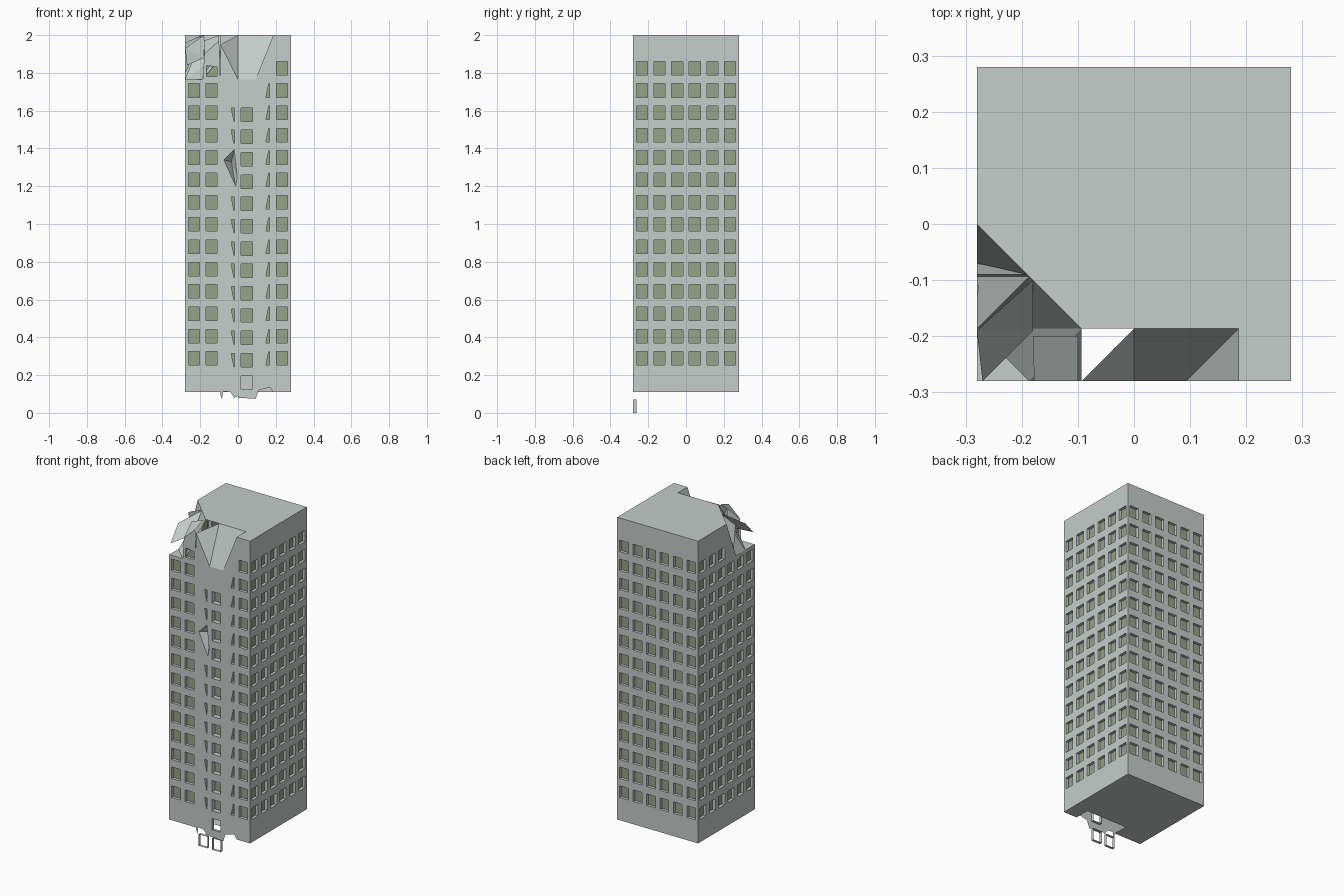
import bpy, bmesh, math
from mathutils import Matrix, Vector

if "Cube" in bpy.data.objects:
    bpy.data.objects.remove(bpy.data.objects["Cube"])

H, G, Z0, Z1 = 0.28, 0.56 / 6, 0.11, 2.0     # half width, window bay, base, roof
PITCH, ROW0, DEPTH = 0.1182, 0.2885, 0.018   # floor height, first row centre, recess
ZT = ROW0 + 12.5 * PITCH                     # top of the undamaged corner


def material(name, color):
    m = bpy.data.materials.new(name)
    m.diffuse_color = color
    m.use_nodes = True
    m.node_tree.nodes["Principled BSDF"].inputs["Base Color"].default_value = m.diffuse_color
    return m


CONCRETE = material("concrete", (0.56, 0.61, 0.59, 1))
GLASS = material("olive_glass", (0.31, 0.36, 0.25, 1))


def face(bm, pts, mat=0):
    f = bm.faces.new([bm.verts.new(p) for p in pts])
    f.material_index = mat


def finish(name, bm):
    bmesh.ops.remove_doubles(bm, verts=bm.verts, dist=0.0002)
    me = bpy.data.meshes.new(name)
    bm.to_mesh(me)
    bm.free()
    me.materials.append(CONCRETE)
    me.materials.append(GLASS)
    ob = bpy.data.objects.new(name, me)
    bpy.context.collection.objects.link(ob)
    return ob


def flat(bm, pts, d=0.0):
    """Polygon in the wall plane, given as (along wall, height)."""
    face(bm, [(u, -H + d, z) for u, z in pts])


def rect(u0, u1, z0, z1):
    return [(u0, z0), (u1, z0), (u1, z1), (u0, z1)]


def reveal(bm, hole, depth=DEPTH):
    for i in range(4):
        a, b = hole[i], hole[(i + 1) % 4]
        face(bm, [(a[0], -H, a[1]), (b[0], -H, b[1]),
                  (b[0], -H + depth, b[1]), (a[0], -H + depth, a[1])])


def frame(bm, outer, hole):
    for i in range(4):
        j = (i + 1) % 4
        flat(bm, [outer[i], outer[j], hole[j], hole[i]])


def window(bm, outer, hole, depth=DEPTH):
    frame(bm, outer, hole)
    reveal(bm, hole, depth)
    face(bm, [(u, -H + depth, z) for u, z in hole], 1)


def bay(c, r):
    u, z = -H + (c + .5) * G, ROW0 + r * PITCH
    return u, z, rect(u - G / 2, u + G / 2, z - PITCH / 2, z + PITCH / 2)


def standard(bm, c, r):
    u, z, outer = bay(c, r)
    window(bm, outer, rect(u - .03, u + .03, z - .036, z + .036))


ZB = ROW0 - PITCH / 2
ZP = ROW0 + 13.5 * PITCH

# Three side walls; the left one loses its upper front corner
for k, name in ((1, "right_wall"), (2, "back_wall"), (3, "left_wall")):
    bm = bmesh.new()
    for c in range(6):
        for r in range(14):
            if not (k == 3 and c > 2 and r == 13):
                standard(bm, c, r)
    flat(bm, rect(-H, H, Z0, ZB))
    flat(bm, rect(-H, 0 if k == 3 else H, ZP, Z1))
    if k == 3:
        flat(bm, [(0, ZT), (G, ZT), (0, Z1)])
    bm.transform(Matrix.Rotation(k * math.pi / 2, 4, 'Z'))
    finish(name, bm)

# Front wall: intact bays, slivered bays and blank damaged bays
bm = bmesh.new()
for r in range(14):
    for c in range(6):
        u, z, outer = bay(c, r)
        if c == 5 or (c < 2 and r < 13):
            standard(bm, c, r)
        elif r == 13:
            continue
        elif c == 3 and r < 12:
            window(bm, outer, rect(u - .03, u + .03, z - .045, z + .026), .03)
        elif c == 2 and r in (8, 9):
            continue
        elif c == 2 and r < 12:
            window(bm, outer, [(-.021, z - .045), (-.018, z - .045), (-.018, z + .026), (-.036, z + .026)])
        elif c == 4:
            window(bm, outer, [(.148, z - .036), (.168, z - .036), (.168, z + .036), (.163, z + .036)])
        else:
            flat(bm, outer)
flat(bm, rect(2 * G, H, ZP, Z1))
flat(bm, [(G, ZT), (2 * G, ZT), (2 * G, Z1)])
# Base strip with ragged hanging edge and one opening
flat(bm, rect(-H, -G, Z0, ZB))
flat(bm, rect(2 * G, H, Z0, ZB))
flat(bm, [(-G, .10), (-.085, .07), (-.078, .115), (-.04, .11), (-.02, .08), (0, .09), (0, ZB), (-G, ZB)])
hole = rect(.017, .076, .125, .195)
frame(bm, [(0, .08), (G, .075), (G, ZB), (0, ZB)], hole)
reveal(bm, hole)
flat(bm, [(G, .075), (.11, .12), (.17, .135), (2 * G, Z0), (2 * G, ZB), (G, ZB)])
finish("front_wall", bm)

# Crushed dent in the front wall
bm = bmesh.new()
za, zb = ROW0 + 7.5 * PITCH, ROW0 + 9.5 * PITCH
hole = [(-.012, 1.2), (-.004, 1.25), (-.02, 1.395), (-.075, 1.34)]
frame(bm, rect(-G, 0, za, zb), hole)
apex = (-.035, -H + .06, 1.33)
for i in range(4):
    a, b = hole[i], hole[(i + 1) % 4]
    face(bm, [(a[0], -H, a[1]), (b[0], -H, b[1]), apex])
finish("wall_dent", bm)

# Roof with the broken corner and front notch left out
bm = bmesh.new()
y1, y2 = -2 * G, -G
face(bm, [(-H, 0, Z1), (H, 0, Z1), (H, H, Z1), (-H, H, Z1)])
face(bm, [(-2 * G, y2, Z1), (H, y2, Z1), (H, 0, Z1), (-2 * G, 0, Z1)])
face(bm, [(-G, y1, Z1), (H, y1, Z1), (H, y2, Z1), (-G, y2, Z1)])
face(bm, [(2 * G, -H, Z1), (H, -H, Z1), (H, y1, Z1), (2 * G, y1, Z1)])
finish("roof", bm)

# Steep broken facets of the front notch
bm = bmesh.new()
face(bm, [(0, -H, ZT), (G, -H, ZT), (G, y1, Z1), (0, y1, Z1)])
face(bm, [(G, -H, ZT), (2 * G, y1, Z1), (G, y1, Z1)])
face(bm, [(G, -H, ZT), (2 * G, -H, Z1), (2 * G, y1, Z1)])
face(bm, [(-G, -H, 1.95), (0, -H, ZT), (0, y1, Z1)])
face(bm, [(-G, -H, ZT), (0, -H, ZT), (-G, -H, 1.95)])
finish("notch_facets", bm)

# Collapsed corner: coarse triangulated height grid
bm = bmesh.new()
hts = [[ZT, ZT, ZT], [ZT, 1.83, Z1], [ZT - .04, Z1, Z1], [Z1, Z1, Z1]]
P = [[Vector((-H + i * G, -H + j * G, hts[j][i])) for i in range(3)] for j in range(4)]
P[0][2].z = 1.88
for j in range(3):
    for i in range(2):
        if (i, j) == (1, 2):
            continue
        a, b, c, d = P[j][i], P[j][i + 1], P[j + 1][i + 1], P[j + 1][i]
        if (i + j) % 2:
            face(bm, [a, b, c])
            face(bm, [a, c, d])
        else:
            face(bm, [a, b, d])
            face(bm, [b, c, d])
finish("collapsed_corner", bm)

# Standing remnant of the top front bay, with torn shards
bm = bmesh.new()
window(bm, [(-2 * G, ZT), (-G, ZT), (-.1, 1.97), (-.178, 1.9)],
       [(-.168, 1.78), (-.11, 1.78), (-.11, 1.83), (-.168, 1.84)])
face(bm, [(-.178, -H, 1.9), (-.1, -H, 1.97), (-.1, -.2, Z1), (-.18, -.2, 1.97)])
face(bm, [(-H, -.19, 1.93), (-.18, -.1, Z1), (-.18, -.19, 1.88)])
face(bm, [(-H, -.09, 1.96), (-.186, -.09, Z1), (-H, -.07, 1.8)])
face(bm, [(-H, -.19, 1.93), (-.27, -.28, 1.84), (-.18, -.19, 1.88)])
finish("torn_shards", bm)

# Underside with the opening below the damaged strip
bm = bmesh.new()
for x0, x1, ya, yb in ((-H, H, y1, H), (-H, -G, -H, y1), (2 * G, H, -H, y1)):
    face(bm, [(x0, ya, Z0), (x0, yb, Z0), (x1, yb, Z0), (x1, ya, Z0)])
finish("underside", bm)

# Loose window surrounds hanging below the base
for i, x in enumerate((-G / 2, G / 2)):
    bm = bmesh.new()
    reveal(bm, rect(x - .03, x + .03, 0, .072))
    finish("hanging_surround_%d" % (i + 1), bm)
